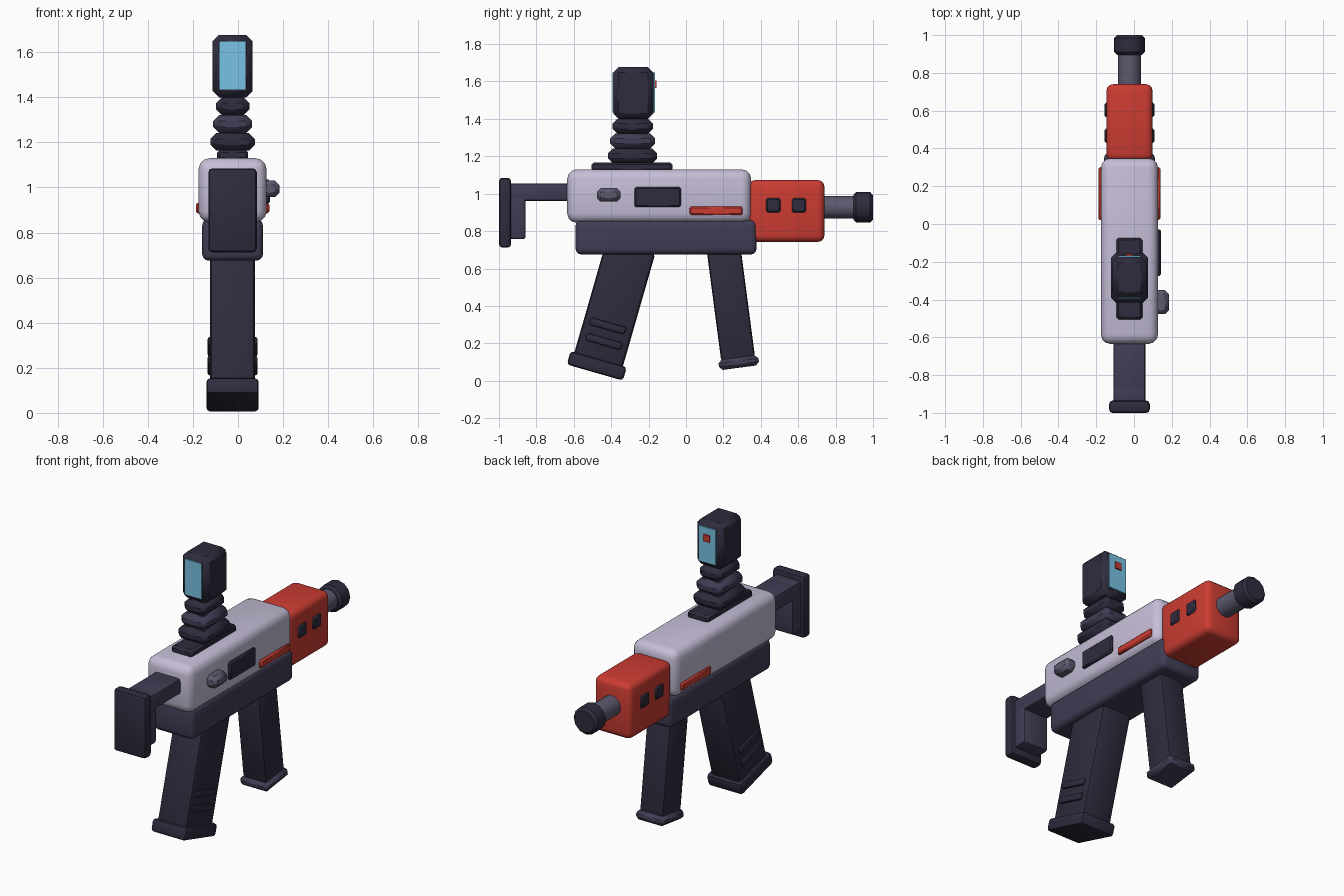
import bpy, bmesh
from math import radians
from mathutils import Vector, Matrix

if "Cube" in bpy.data.objects:
    bpy.data.objects.remove(bpy.data.objects["Cube"])

CX = -0.024  # middle plane of the body


def material(name, r, g, b):
    m = bpy.data.materials.new(name)
    m.diffuse_color = (r, g, b, 1)
    m.use_nodes = True
    m.node_tree.nodes["Principled BSDF"].inputs["Base Color"].default_value = m.diffuse_color
    return m


DARK = material("dark", 0.028, 0.025, 0.048)
SLATE = material("slate", 0.052, 0.046, 0.09)
STEEL = material("steel", 0.11, 0.10, 0.16)
SHELL = material("shell", 0.56, 0.51, 0.68)
RED = material("red", 0.60, 0.045, 0.032)
GLASS = material("glass", 0.19, 0.54, 0.77)


def finish(bm, name, mat, bevel, segments):
    if bevel:
        edges = [e for e in bm.edges if e.calc_face_angle(0) > radians(60)]
        bmesh.ops.bevel(bm, geom=edges, offset=bevel, segments=segments,
                        profile=0.5, affect='EDGES', clamp_overlap=True)
    bmesh.ops.recalc_face_normals(bm, faces=bm.faces)
    me = bpy.data.meshes.new(name)
    bm.to_mesh(me)
    bm.free()
    me.materials.append(mat)
    ob = bpy.data.objects.new(name, me)
    bpy.context.collection.objects.link(ob)
    bpy.ops.object.select_all(action='DESELECT')
    ob.select_set(True)
    bpy.context.view_layer.objects.active = ob
    bpy.ops.object.shade_smooth_by_angle(angle=radians(40))
    return ob


def block(name, mat, width, y, z, bevel=0.02, segments=1, x=CX):
    """Bevelled box from a width and y, z ranges."""
    bm = bmesh.new()
    bmesh.ops.create_cube(bm, size=1)
    bmesh.ops.scale(bm, verts=bm.verts, vec=(width, y[1] - y[0], z[1] - z[0]))
    bmesh.ops.translate(bm, verts=bm.verts, vec=(x, sum(y) / 2, sum(z) / 2))
    return finish(bm, name, mat, bevel, segments)


def tilted(name, mat, size, centre, tilt, bevel, segments=1):
    """Bevelled box rotated about x."""
    w, d, h = size
    ob = block(name, mat, w, (-d / 2, d / 2), (-h / 2, h / 2), bevel, segments, 0)
    ob.location = (CX, *centre)
    ob.rotation_euler.x = radians(tilt)
    return ob


def tube(name, mat, radius, y, z, bevel=0, sides=12):
    """Cylinder along y."""
    bm = bmesh.new()
    bmesh.ops.create_cone(bm, cap_ends=True, segments=sides, radius1=radius,
                          radius2=radius, depth=y[1] - y[0])
    bmesh.ops.rotate(bm, verts=bm.verts, matrix=Matrix.Rotation(radians(90), 3, 'X'))
    bmesh.ops.translate(bm, verts=bm.verts, vec=Vector((CX, sum(y) / 2, z)))
    return finish(bm, name, mat, bevel, 1)


# Main body and front housing
block("upper_body", SHELL, 0.302, (-0.635, 0.348), (0.845, 1.13), 0.05, 3)
block("lower_body", SLATE, 0.27, (-0.59, 0.377), (0.675, 0.86), 0.03, 3)
block("front_housing", RED, 0.245, (0.335, 0.74), (0.742, 1.073), 0.035, 3)

# Barrel and muzzle
tube("barrel", STEEL, 0.06, (0.72, 0.92), 0.927, sides=16)
tube("muzzle", DARK, 0.081, (0.895, 1.0), 0.927, 0.015)

# Shoulder stock
block("stock_arm", SLATE, 0.17, (-0.95, -0.62), (0.962, 1.055), 0.015, 2)
block("stock_post", SLATE, 0.17, (-0.95, -0.857), (0.757, 1.055), 0.015, 2)
block("butt_plate", DARK, 0.215, (-1.0, -0.935), (0.712, 1.085), 0.018, 2)

# Rear grip with ribs and foot
tilted("rear_grip", DARK, (0.2, 0.27, 0.66), (-0.383, 0.407), -16, 0.025, 2)
tilted("rear_grip_foot", DARK, (0.232, 0.312, 0.075), (-0.477, 0.08), -16, 0.018, 2)
for i, c in enumerate([(-0.419, 0.293), (-0.44, 0.21)]):
    tilted(f"grip_rib_{i + 1}", DARK, (0.222, 0.2, 0.042), c, -16, 0.012, 2)

# Front grip with foot
tilted("front_grip", DARK, (0.16, 0.182, 0.6), (0.24, 0.41), 7.5, 0.02, 2)
tilted("front_grip_foot", SLATE, (0.19, 0.215, 0.055), (0.282, 0.097), 7.5, 0.018)

# Sight: mounting plate, stacked collars, head
block("sight_plate", DARK, 0.138, (-0.505, -0.073), (1.12, 1.167), 0.012)
for i, (w, d, mat) in enumerate([(0.197, 0.262, DARK), (0.173, 0.24, SLATE),
                                 (0.148, 0.216, DARK)]):
    z = 1.163 + 0.079 * i
    block(f"sight_collar_{i + 1}", mat, w, (-0.285 - d / 2, -0.285 + d / 2),
          (z, z + 0.079), 0.026)
block("sight_head", DARK, 0.178, (-0.388, -0.175), (1.4, 1.677), 0.028)
block("rear_lens", GLASS, 0.115, (-0.394, -0.37), (1.435, 1.648), 0)
block("front_lens", GLASS, 0.115, (-0.19, -0.166), (1.435, 1.648), 0)
block("aiming_dot", RED, 0.04, (-0.18, -0.158), (1.565, 1.606), 0)

# Right side panel and charging knob
block("side_panel", DARK, 0.05, (-0.275, -0.028), (0.928, 1.035), 0.008, x=0.117)
block("charging_knob", STEEL, 0.085, (-0.477, -0.35), (0.957, 1.03), 0.02, x=0.142)

# Stripes and vents on both sides
for side, s in (("left", -1), ("right", 1)):
    block(f"{side}_stripe", RED, 0.04, (0.02, 0.302), (0.885, 0.932), 0.008,
          x=CX + s * 0.143)
    for i, y in enumerate((0.467, 0.604)):
        block(f"{side}_vent_{i + 1}", DARK, 0.03, (y - 0.038, y + 0.038),
              (0.9, 0.976), 0.008, x=CX + s * 0.117)
